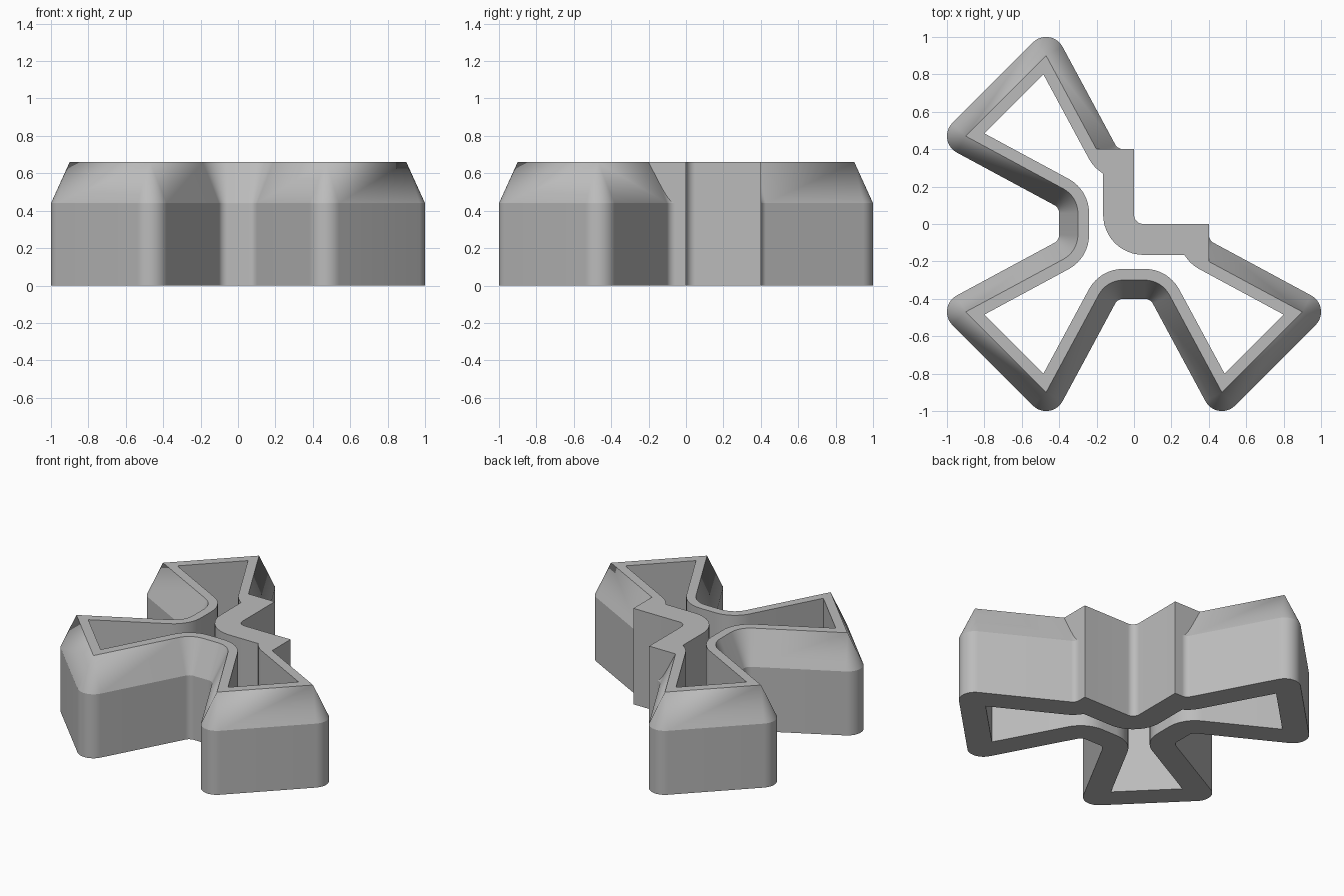
import bpy
import bmesh
from math import radians, cos, sin
from mathutils import Vector, Matrix

if "Cube" in bpy.data.objects:
    bpy.data.objects.remove(bpy.data.objects["Cube"], do_unlink=True)

HEIGHT, SHOULDER = 0.66, 0.44
BEVEL, RIM, BLOCK_WALL = 0.1, 0.06, 0.165
TILT = 28.3          # direction the arm flanks face
STEPS = 12

# One flared arm: centre, signed radius, first and last normal angle of each corner
ARM = [
    ((-0.057, 0.45), -0.15, 90, TILT),
    ((-0.47, 0.90), 0.0, TILT, 135),
    ((-0.90, 0.47), 0.0, 135, 270 - TILT),
    ((-0.45, 0.057), -0.15, 270 - TILT, 180),
]


def arc(centre, radius, start, end):
    angles = [radians(start + (end - start) * i / STEPS) for i in range(STEPS + 1)]
    return [Vector(centre) + radius * Vector((cos(a), sin(a))) for a in angles]


def outline(offset, trim=0):
    """Three arms in a row, offset outwards; trim shortens the two open ends."""
    points = []
    for arm in range(3):
        turn = Matrix.Rotation(radians(90 * arm), 2)
        for i, (centre, radius, start, end) in enumerate(ARM):
            if arm == 0 and i == 0:
                start -= trim
            if arm == 2 and i == 3:
                end += trim
            if radius == 0 and offset < 0:   # inner corners stay sharp
                half = radians((end - start) / 2)
                mid = (start + end) / 2
                corner = arc(centre, offset / cos(half), mid, mid)[:1]
            else:
                corner = arc(centre, radius + offset, start, end)
            points += [turn @ p for p in corner]
    return points


def loft(name, rings):
    """Solid through rings of (points, height) with matching point counts."""
    bm = bmesh.new()
    rows = [[bm.verts.new((p[0], p[1], z)) for p in pts] for pts, z in rings]
    n = len(rows[0])
    for low, high in zip(rows, rows[1:]):
        for i in range(n):
            j = (i + 1) % n
            bm.faces.new((low[i], low[j], high[j], high[i]))
    bm.faces.new(rows[0][::-1])
    bm.faces.new(rows[-1])
    bmesh.ops.remove_doubles(bm, verts=bm.verts[:], dist=0.0001)
    bmesh.ops.recalc_face_normals(bm, faces=bm.faces[:])
    mesh = bpy.data.meshes.new(name)
    bm.to_mesh(mesh)
    bm.free()
    obj = bpy.data.objects.new(name, mesh)
    bpy.context.collection.objects.link(obj)
    return obj


def combine(target, helper, operation):
    helper.hide_render = True
    mod = target.modifiers.new(operation.lower(), 'BOOLEAN')
    mod.operation, mod.solver, mod.object = operation, 'EXACT', helper
    bpy.context.view_layer.objects.active = target
    bpy.ops.object.modifier_apply(modifier=mod.name)
    bpy.data.objects.remove(helper, do_unlink=True)


# Arms: upright walls with a chamfered upper part
def arm_ring(offset):
    reach, inside = 0.3 + offset, -0.03
    return outline(offset) + [Vector((reach, inside)), Vector((inside, inside)),
                              Vector((inside, reach))]


body = loft("three_arm_frame", [(arm_ring(BEVEL), 0), (arm_ring(BEVEL), SHOULDER),
                                (arm_ring(0), HEIGHT)])

# Corner block: upright L with a small fillet in the notch
block_shape = [(0, 0.4), (-0.2, 0.4), (-0.2, -0.2), (0.4, -0.2), (0.4, 0)]
block_shape += arc((0.05, 0.05), 0.05, 270, 180)
combine(body, loft("corner_block", [(block_shape, 0), (block_shape, HEIGHT)]), 'UNION')

# Opening: straight through, following the walls and the block
opening = outline(-RIM, trim=31) + arc((0.05, 0.05), 0.05 + BLOCK_WALL, 270, 180)
combine(body, loft("opening", [(opening, -0.1), (opening, HEIGHT + 0.1)]), 'DIFFERENCE')

# Material
grey = bpy.data.materials.new("plain_grey")
grey.use_nodes = True
colour = (0.5, 0.5, 0.5, 1)
grey.diffuse_color = colour
grey.node_tree.nodes["Principled BSDF"].inputs["Base Color"].default_value = colour
body.data.materials.clear()
body.data.materials.append(grey)

# Smooth the rounded corners only
bpy.ops.object.select_all(action='DESELECT')
body.select_set(True)
bpy.context.view_layer.objects.active = body
bpy.ops.object.shade_smooth_by_angle(angle=radians(20))
